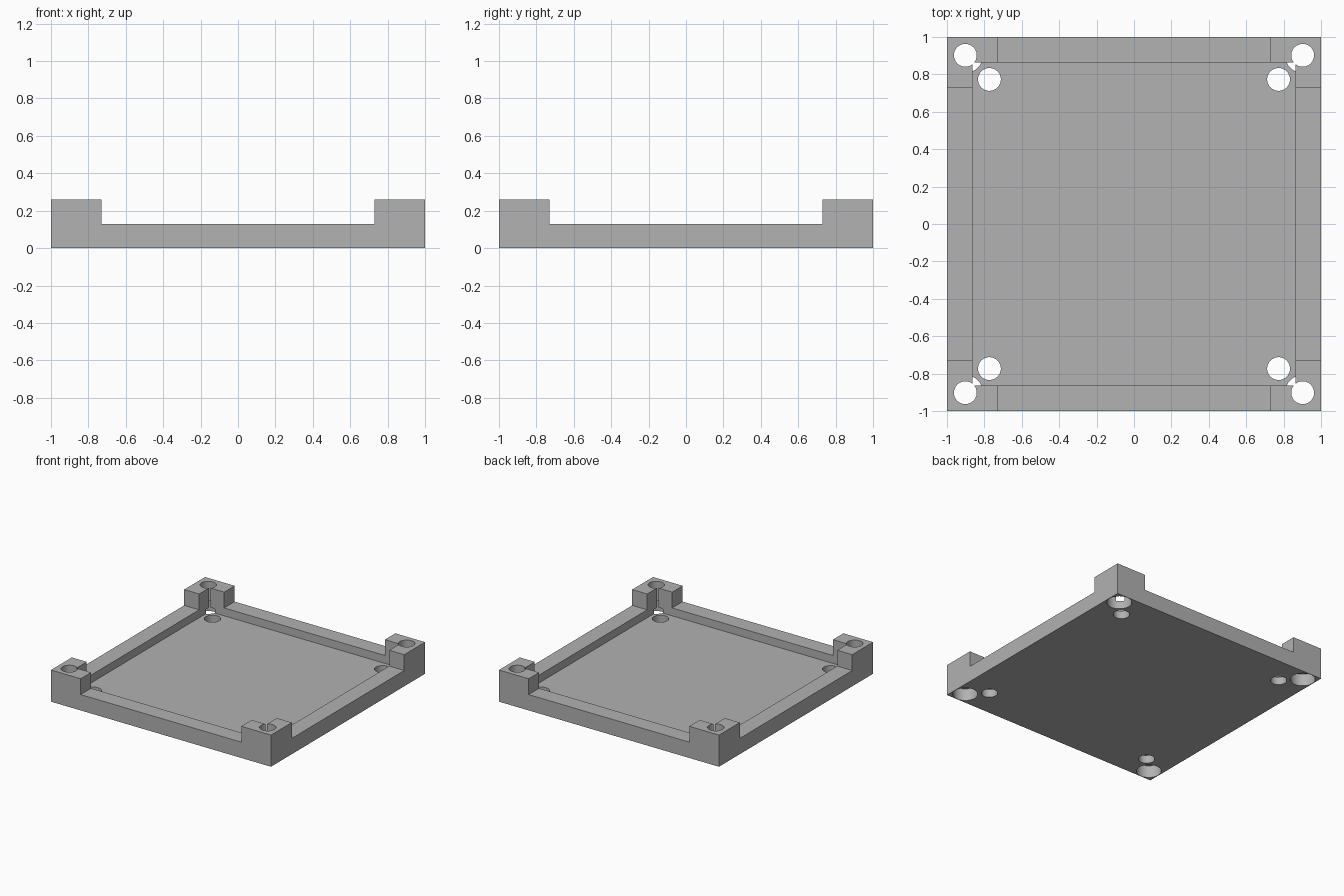
import bpy

cube = bpy.data.objects.get("Cube")
if cube:
    bpy.data.objects.remove(cube, do_unlink=True)

# Main dimensions
HEIGHT = 0.26
RIM = 0.13
FLOOR = 0.065
INNER = 0.864       # inner face of the walls
POST = 0.73         # where the corner posts begin
SCREW = 0.902       # corner screw hole centre
PEG = 0.773         # floor hole centre
HOLE_R = 0.061
RECESS_R = 0.094
RECESS_TOP = 0.1

grey = bpy.data.materials.new("plain grey")
grey.use_nodes = True
colour = (0.445, 0.445, 0.445, 1)
grey.diffuse_color = colour
grey.node_tree.nodes["Principled BSDF"].inputs["Base Color"].default_value = colour


def box(name, half_x, half_y, bottom, top):
    bpy.ops.mesh.primitive_cube_add(size=2, location=(0, 0, (bottom + top) / 2))
    ob = bpy.context.object
    ob.name = name
    ob.scale = (half_x, half_y, (top - bottom) / 2)
    bpy.ops.object.transform_apply(location=True, rotation=False, scale=True)
    return ob


def cylinder(name, x, y, radius, bottom, top):
    bpy.ops.mesh.primitive_cylinder_add(vertices=64, radius=radius, depth=top - bottom,
                                        location=(x, y, (bottom + top) / 2))
    ob = bpy.context.object
    ob.name = name
    return ob


def cut(target, cutter):
    mod = target.modifiers.new(cutter.name, "BOOLEAN")
    mod.operation = "DIFFERENCE"
    mod.solver = "EXACT"
    mod.object = cutter
    bpy.context.view_layer.objects.active = target
    bpy.ops.object.modifier_apply(modifier=mod.name)
    bpy.data.objects.remove(cutter, do_unlink=True)


# Solid block, hollowed into a tray with raised corner posts
tray = box("tray", 1, 1, 0, HEIGHT)
cut(tray, box("cavity", INNER, INNER, FLOOR, 1))
cut(tray, box("side_gap", 2, POST, RIM, 1))
cut(tray, box("end_gap", POST, 2, RIM, 1))

# Each corner: screw hole, wider recess beneath it, and a floor hole
for sx in (-1, 1):
    for sy in (-1, 1):
        cut(tray, cylinder("screw_hole", sx * SCREW, sy * SCREW, HOLE_R, -1, 1))
        cut(tray, cylinder("screw_recess", sx * SCREW, sy * SCREW, RECESS_R, -1, RECESS_TOP))
        cut(tray, cylinder("floor_hole", sx * PEG, sy * PEG, HOLE_R, -1, 1))

tray.data.materials.clear()
tray.data.materials.append(grey)
for poly in tray.data.polygons:
    poly.material_index = 0

bpy.ops.object.select_all(action="DESELECT")
tray.select_set(True)
bpy.context.view_layer.objects.active = tray
bpy.ops.object.shade_smooth_by_angle(angle=0.5)
